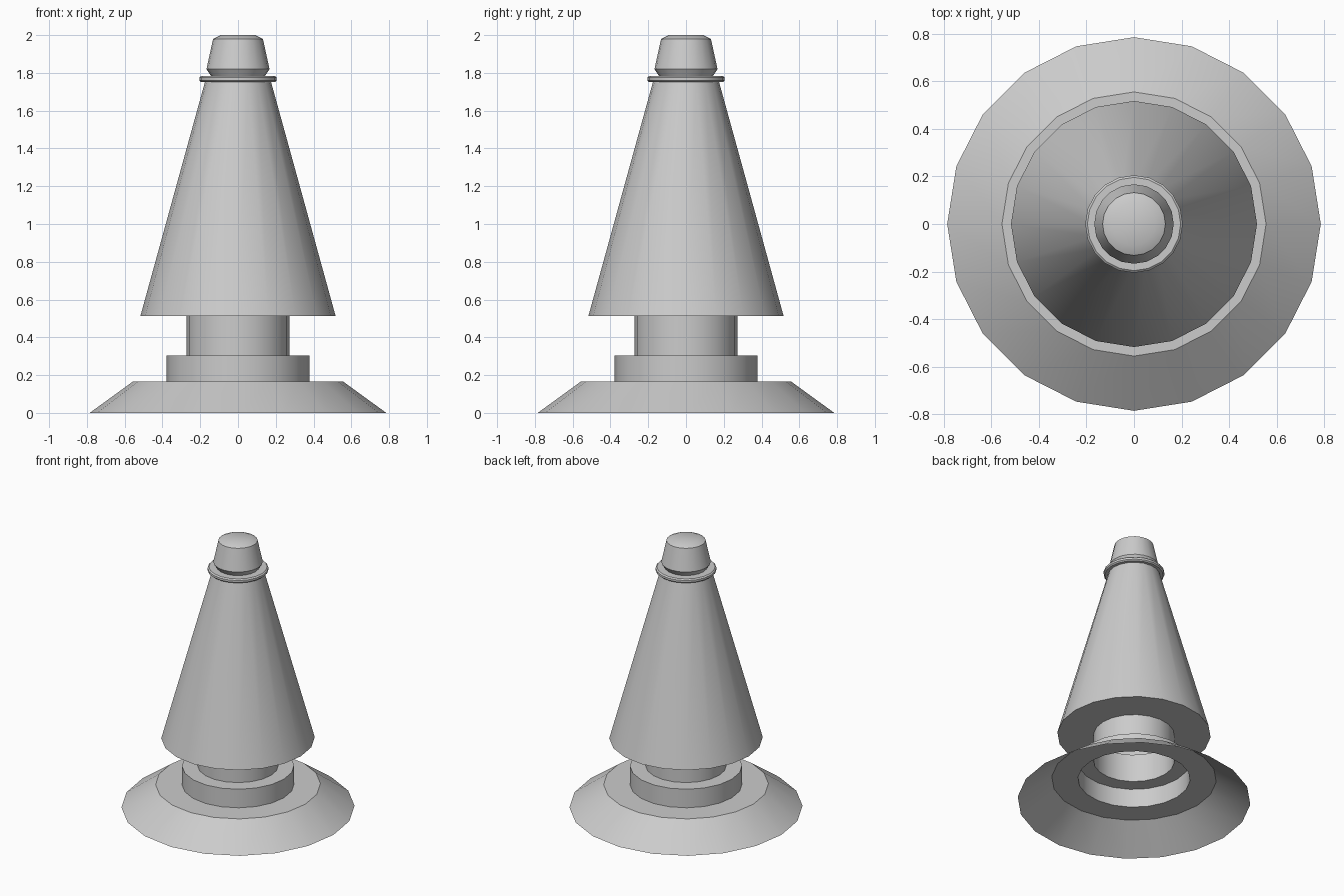
import bpy, bmesh, math

if "Cube" in bpy.data.objects:
    bpy.data.objects.remove(bpy.data.objects["Cube"])

SIDES = 20


def lathe(name, profile, cap=False):
    """Revolve (radius, z) points, listed bottom to top, into an open shell."""
    bm = bmesh.new()
    rings = []
    for r, z in profile:
        rings.append([bm.verts.new((r * math.cos(2 * math.pi * k / SIDES),
                                    r * math.sin(2 * math.pi * k / SIDES), z))
                      for k in range(SIDES)])
    for lo, hi in zip(rings, rings[1:]):
        for k in range(SIDES):
            n = (k + 1) % SIDES
            bm.faces.new((lo[k], lo[n], hi[n], hi[k]))
    if cap:
        bm.faces.new(rings[-1])
    mesh = bpy.data.meshes.new(name)
    bm.to_mesh(mesh)
    bm.free()
    ob = bpy.data.objects.new(name, mesh)
    bpy.context.collection.objects.link(ob)
    bpy.ops.object.select_all(action='DESELECT')
    ob.select_set(True)
    bpy.context.view_layer.objects.active = ob
    bpy.ops.object.shade_smooth_by_angle(angle=math.radians(30))
    return ob


# Flared foot, hollow and open underneath
lathe("base", [(0.785, 0), (0.555, 0.167), (0.378, 0.167)])
# Raised step on the foot
lathe("base_step", [(0.378, 0.167), (0.378, 0.305), (0.272, 0.305)])
# Short column under the cone
lathe("stem", [(0.272, 0.305), (0.272, 0.512)])
# Tall cone with flat underside
lathe("cone_body", [(0.272, 0.512), (0.517, 0.512), (0.175, 1.752)])
# Thin rounded collar
lathe("collar_ring", [(0.175, 1.752), (0.196, 1.752), (0.205, 1.760),
                      (0.205, 1.775), (0.196, 1.783), (0.143, 1.783)])
# Tapered knob on top
lathe("top_knob", [(0.143, 1.783), (0.167, 1.82), (0.132, 1.98), (0.09, 2.0)], cap=True)
